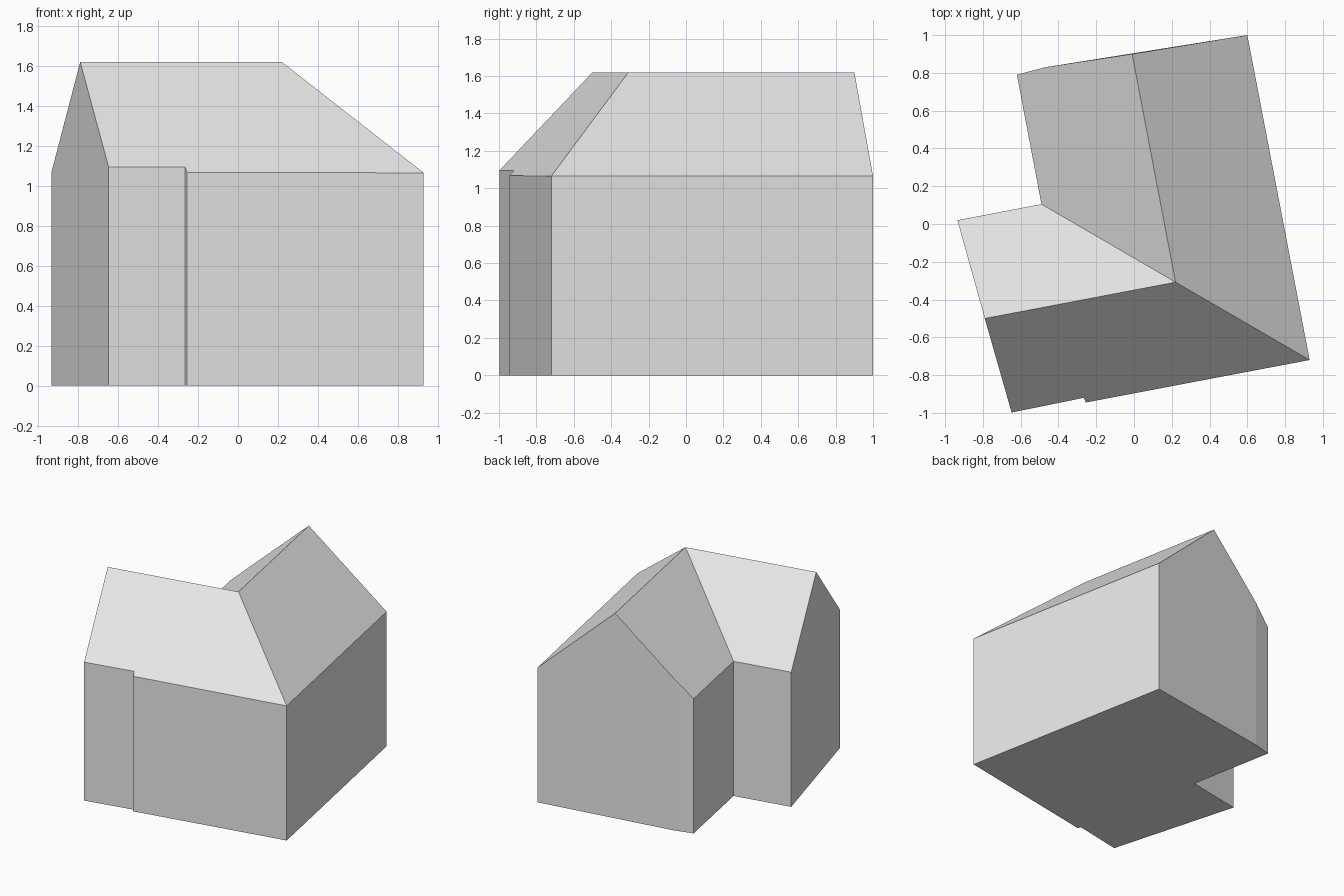
import bpy
import bmesh

cube = bpy.data.objects.get("Cube")
if cube:
    bpy.data.objects.remove(cube, do_unlink=True)

# One plain grey for the whole house
grey = bpy.data.materials.new("light_grey")
grey.use_nodes = True
grey.diffuse_color = (0.8, 0.8, 0.8, 1)
grey.node_tree.nodes["Principled BSDF"].inputs["Base Color"].default_value = (0.8, 0.8, 0.8, 1)

# Eave corners, counter-clockwise from the front left corner: x, y, eave height
eaves = {
    "front_left": (0.93, -0.72, 1.065),
    "back_left": (0.60, 1.0, 1.065),
    "back_bend": (-0.47, 0.83, 1.205),
    "back_right": (-0.62, 0.79, 1.065),
    "inner": (-0.49, 0.105, 1.065),
    "wing_back": (-0.935, 0.02, 1.065),
    "wing_front": (-0.648, -0.998, 1.095),
    "step_in": (-0.265, -0.92, 1.095),
    "step_out": (-0.255, -0.945, 1.068),
}
# Ridge ends and the point where the two ridges meet
ridge = {
    "wing_peak": (-0.79, -0.50, 1.62),
    "ridge_corner": (0.22, -0.308, 1.62),
    "back_peak": (-0.01, 0.90, 1.62),
}
points = {**eaves, **ridge}


def build(name, faces):
    """Make a flat-shaded object from lists of corner coordinates."""
    bm = bmesh.new()
    for face in faces:
        bm.faces.new([bm.verts.new(p) for p in face])
    bmesh.ops.remove_doubles(bm, verts=bm.verts, dist=0.0001)
    mesh = bpy.data.meshes.new(name)
    bm.to_mesh(mesh)
    bm.free()
    mesh.materials.append(grey)
    bpy.context.collection.objects.link(bpy.data.objects.new(name, mesh))


def ground(p):
    return (p[0], p[1], 0)


# Walls: one per footprint edge, with a peak on the two gables
peaks = {"back_left": "back_peak", "wing_back": "wing_peak"}
names = list(eaves)
walls = []
for i, name in enumerate(names):
    a, b = eaves[name], eaves[names[(i + 1) % len(names)]]
    top = [ridge[peaks[name]]] if name in peaks else []
    walls.append([ground(a), ground(b), b] + top + [a])
build("walls", walls)

# Floor, facing down
build("floor", [[ground(p) for p in reversed(list(eaves.values()))]])

# Roof slopes of the two wings, meeting in a hip and a valley
slopes = {
    "roof_front": "wing_peak wing_front step_in step_out front_left ridge_corner",
    "roof_wing_back": "wing_peak ridge_corner inner wing_back",
    "roof_left": "ridge_corner front_left back_left back_peak",
    "roof_right": "ridge_corner back_peak back_bend back_right inner",
}
for name, corners in slopes.items():
    build(name, [[points[c] for c in corners.split()]])
